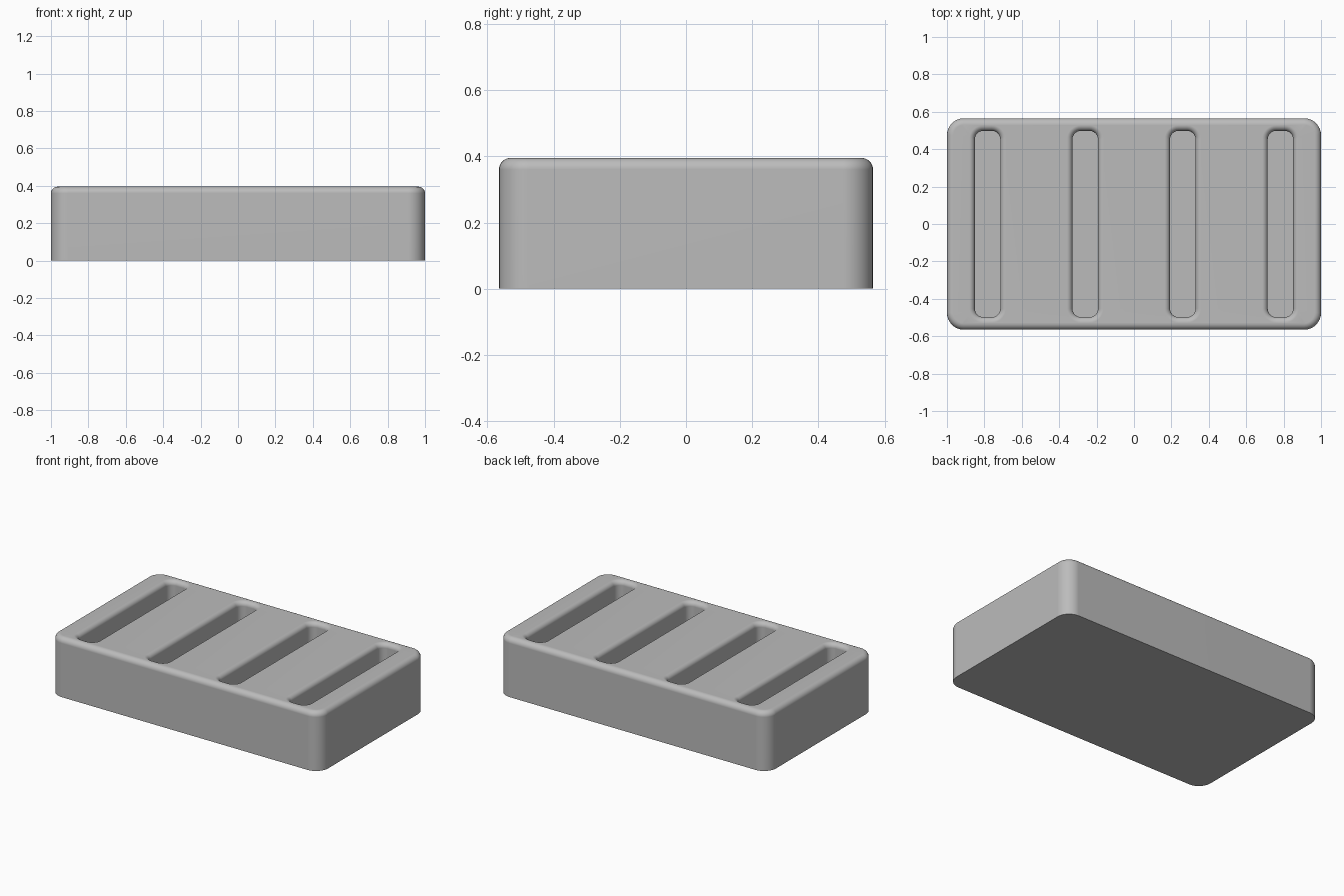
import bpy, bmesh, math

if "Cube" in bpy.data.objects:
    bpy.data.objects.remove(bpy.data.objects["Cube"], do_unlink=True)

HEIGHT, FLOOR = 0.395, 0.09
HALF_X, HALF_Y, CORNER, EDGE = 1.0, 0.565, 0.09, 0.035
SLOT_X, SLOT_Y, SLOT_CORNER, SLOT_EDGE = 0.068, 0.498, 0.045, 0.03
SLOT_CENTRES = [-0.783, -0.261, 0.261, 0.783]
STEPS = 8


def rounded_loop(bm, cx, hx, hy, r, z):
    """Ring of vertices around a rounded rectangle."""
    ring = []
    for q, (sx, sy) in enumerate([(1, 1), (-1, 1), (-1, -1), (1, -1)]):
        for i in range(STEPS + 1):
            a = (q + i / STEPS) * math.pi / 2
            ring.append(bm.verts.new((cx + sx * (hx - r) + r * math.cos(a),
                                      sy * (hy - r) + r * math.sin(a), z)))
    return ring


def skin(bm, rings):
    """Join neighbouring rings with quads."""
    for a, b in zip(rings, rings[1:]):
        for i in range(len(a)):
            j = (i + 1) % len(a)
            bm.faces.new((a[i], a[j], b[j], b[i]))


def ring_edges(bm, ring):
    return [bm.edges.get((v, ring[i - 1])) for i, v in enumerate(ring)]


def wall(bm, cx, hx, hy, corner, bottom, edge, side):
    """Closed bottom, upright wall and rounded rim; side is 1 inward, -1 outward."""
    rings = [rounded_loop(bm, cx, hx, hy, corner, bottom)]
    for i in range(STEPS + 1):
        a = i / STEPS * math.pi / 2
        d = side * edge * (1 - math.cos(a))
        rings.append(rounded_loop(bm, cx, hx - d, hy - d, corner - d,
                                  HEIGHT - edge + edge * math.sin(a)))
    skin(bm, rings)
    bm.faces.new(rings[0])
    return ring_edges(bm, rings[-1])


bm = bmesh.new()
# Outer block and its four slots
rim = wall(bm, 0, HALF_X, HALF_Y, CORNER, 0, EDGE, 1)
for cx in SLOT_CENTRES:
    rim += wall(bm, cx, SLOT_X, SLOT_Y, SLOT_CORNER, FLOOR, SLOT_EDGE, -1)
# Flat top between the rims
bmesh.ops.triangle_fill(bm, edges=rim, use_beauty=True, normal=(0, 0, 1))
bmesh.ops.recalc_face_normals(bm, faces=bm.faces)

mesh = bpy.data.meshes.new("slotted_block")
bm.to_mesh(mesh)
bm.free()
block = bpy.data.objects.new("slotted_block", mesh)
bpy.context.collection.objects.link(block)

# Plain grey material
grey = bpy.data.materials.new("plain grey")
grey.use_nodes = True
colour = (0.5, 0.5, 0.5, 1)
grey.diffuse_color = colour
grey.node_tree.nodes["Principled BSDF"].inputs["Base Color"].default_value = colour
mesh.materials.append(grey)

# Smooth rounded edges, flat broad faces
bpy.ops.object.select_all(action="DESELECT")
block.select_set(True)
bpy.context.view_layer.objects.active = block
bpy.ops.object.shade_smooth_by_angle(angle=math.radians(35))
normals = block.modifiers.new("flat_broad_faces", "WEIGHTED_NORMAL")
normals.keep_sharp = True
